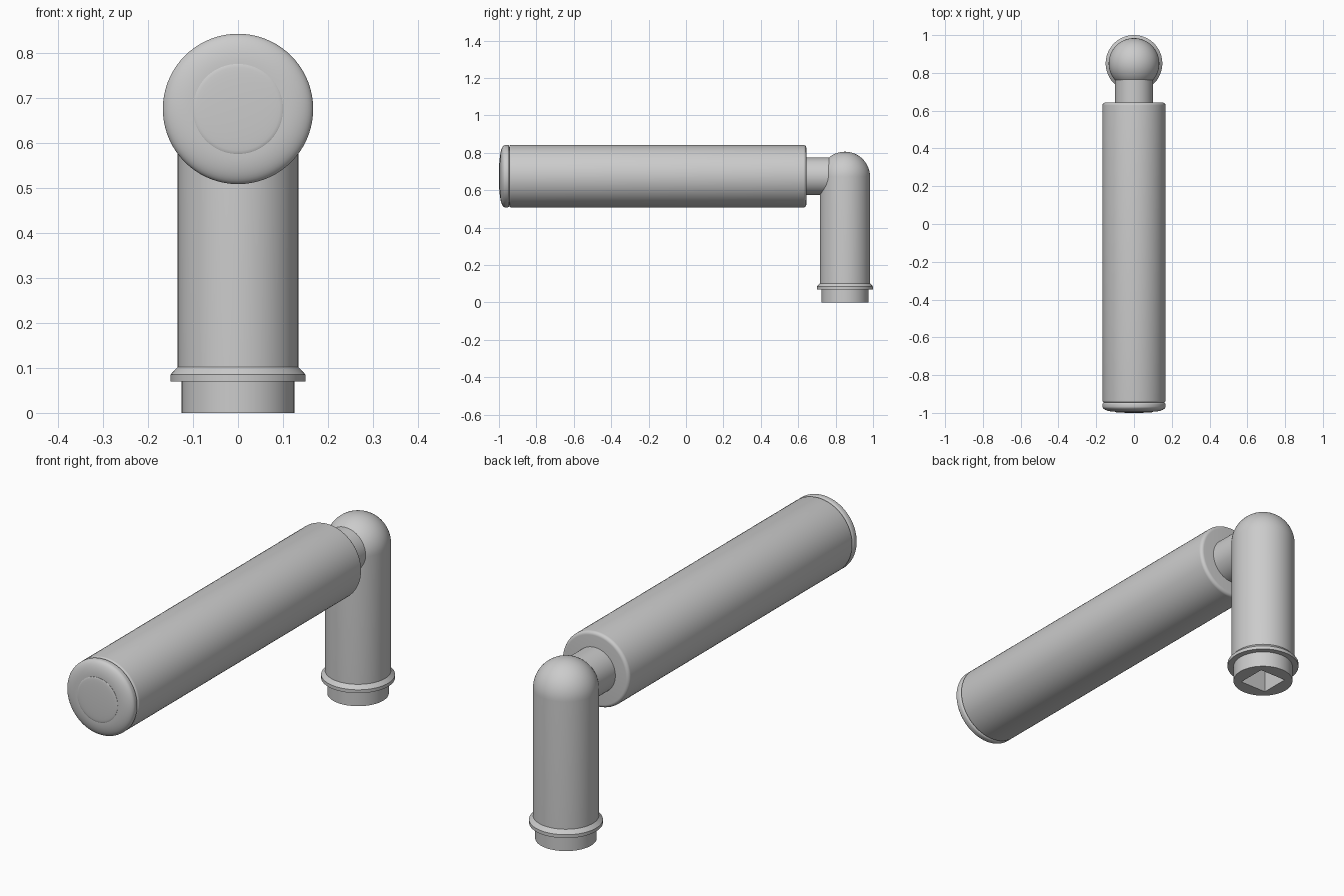
import bpy, bmesh
from math import pi, sin, cos, radians
from mathutils import Matrix

if "Cube" in bpy.data.objects:
    bpy.data.objects.remove(bpy.data.objects["Cube"])

POST_Y, AXIS_Z = 0.85, 0.675


def arc(cr, ch, rad_r, rad_h, a0, a1, n):
    """Points (radius, height) along an elliptical arc."""
    return [(cr + rad_r * cos(radians(a0 + (a1 - a0) * i / n)),
             ch + rad_h * sin(radians(a0 + (a1 - a0) * i / n))) for i in range(n + 1)]


def lathe(name, profile, matrix, segments=72):
    """Revolve a (radius, height) profile about local z, then place it."""
    bm = bmesh.new()
    verts = [bm.verts.new((max(r, 0), 0, h)) for r, h in profile]
    edges = [bm.edges.new(pair) for pair in zip(verts, verts[1:])]
    bmesh.ops.spin(bm, geom=verts + edges, cent=(0, 0, 0), axis=(0, 0, 1),
                   angle=2 * pi, steps=segments, use_duplicate=False)
    bmesh.ops.remove_doubles(bm, verts=bm.verts, dist=1e-5)
    bmesh.ops.recalc_face_normals(bm, faces=bm.faces)
    bm.transform(matrix)
    mesh = bpy.data.meshes.new(name)
    bm.to_mesh(mesh)
    bm.free()
    obj = bpy.data.objects.new(name, mesh)
    bpy.context.collection.objects.link(obj)
    return obj


def smooth(obj):
    bpy.ops.object.select_all(action='DESELECT')
    obj.select_set(True)
    bpy.context.view_layer.objects.active = obj
    bpy.ops.object.shade_smooth_by_angle(angle=radians(30))


upright = Matrix.Translation((0, POST_Y, 0))
along_y = Matrix.Translation((0, 0, AXIS_Z)) @ Matrix.Rotation(-pi / 2, 4, 'X')

# Upright post: spigot, flared collar, shaft and domed top
post = lathe("post", [(0, 0), (0.125, 0), (0.125, 0.07), (0.15, 0.07), (0.15, 0.085),
                      (0.134, 0.102)] + arc(0, 0.672, 0.134, 0.134, 0, 90, 16), upright)

# Square drive socket cut into the underside
bpy.ops.mesh.primitive_cube_add(size=1, location=(0, POST_Y, 0.05))
cutter = bpy.context.object
cutter.name = "socket_cutter"
cutter.scale = (0.13, 0.13, 0.3)
cutter.hide_render = True
cutter.hide_set(True)
cut = post.modifiers.new("socket", 'BOOLEAN')
cut.operation = 'DIFFERENCE'
cut.solver = 'EXACT'
cut.object = cutter

# Spindle joining the post to the grip
spindle = lathe("spindle", [(0, 0.55), (0.1, 0.55), (0.1, 0.85), (0, 0.85)], along_y)

# Cylindrical grip with rounded rims
grip = lathe("grip", [(0, -0.945)] + arc(0.157, -0.935, 0.01, 0.01, -90, 0, 5)
             + arc(0.152, 0.628, 0.015, 0.015, 0, 90, 6) + [(0, 0.643)], along_y)

# End cap with a rounded shoulder
cap = lathe("end_cap", [(0, -0.994), (0.1, -0.994)]
            + arc(0.1, -0.966, 0.067, 0.028, -90, 0, 10)
            + arc(0.157, -0.955, 0.01, 0.01, 0, 90, 5) + [(0, -0.945)], along_y)

# Shallow domed button in the end of the cap
button = lathe("end_button", arc(0, -0.995, 0.1, 0.005, -90, 0, 8)
               + [(0.1, -0.98), (0, -0.98)], along_y)

for part in (post, spindle, grip, cap, button):
    smooth(part)
